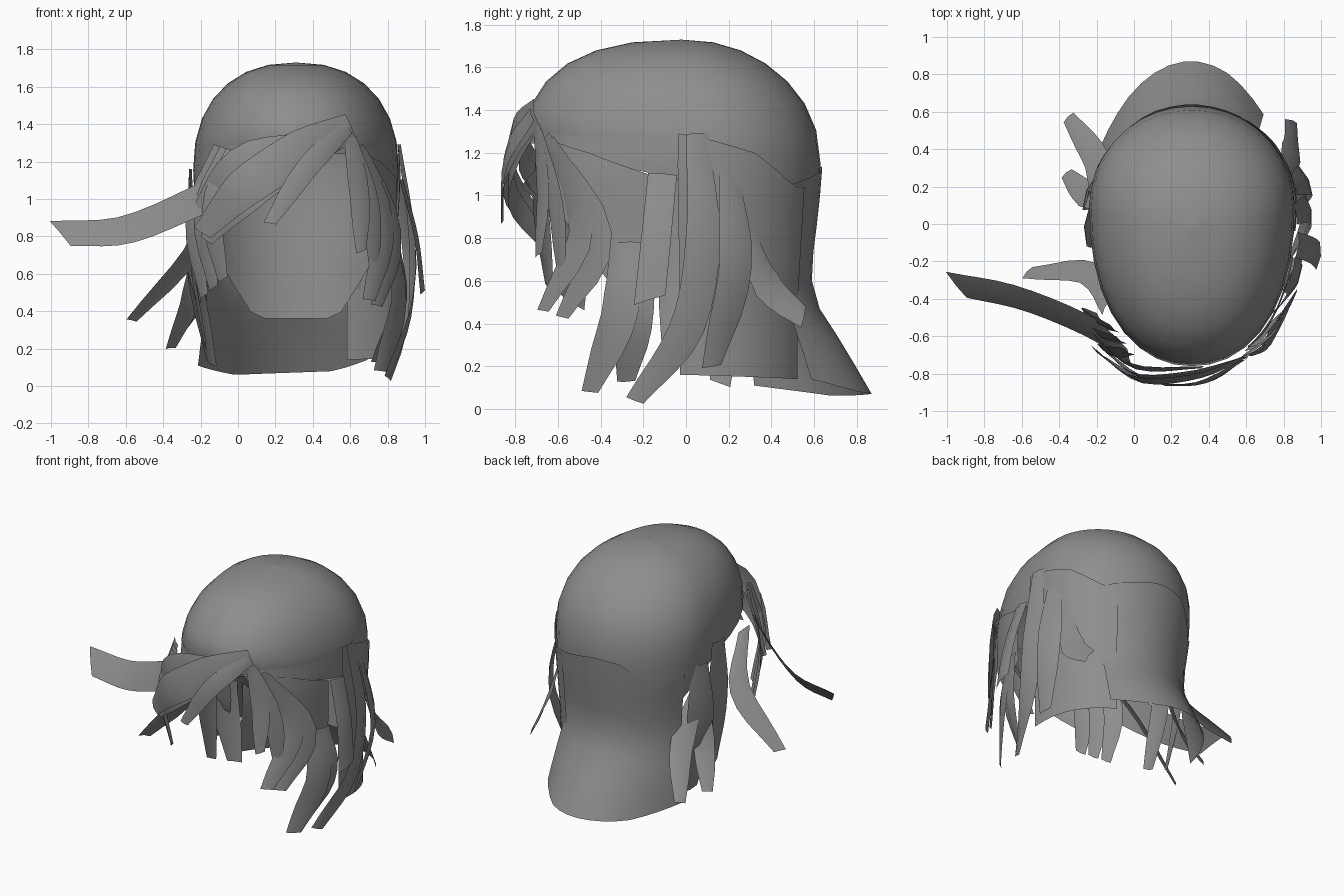
import bpy, math
from mathutils import Vector

if "Cube" in bpy.data.objects:
    bpy.data.objects.remove(bpy.data.objects["Cube"])

hair = bpy.data.materials.new("hair_grey")
hair.diffuse_color = (0.27, 0.27, 0.27, 1)
hair.use_nodes = True
hair.node_tree.nodes["Principled BSDF"].inputs["Base Color"].default_value = hair.diffuse_color
CX, CY = 0.31, 0.10


def make(name, rows):
    """Smooth quad sheet from equal-length rows of points."""
    n = len(rows[0])
    verts = [tuple(p) for r in rows for p in r]
    faces = [(i * n + j, i * n + j + 1, (i + 1) * n + j + 1, (i + 1) * n + j)
             for i in range(len(rows) - 1) for j in range(n - 1)]
    me = bpy.data.meshes.new(name)
    me.from_pydata(verts, [], faces)
    me.materials.append(hair)
    me.shade_smooth()
    bpy.context.collection.objects.link(bpy.data.objects.new(name, me))


def lerp(table, x):
    """Piecewise linear lookup in (x, value) pairs."""
    for (a, u), (b, v) in zip(table, table[1:]):
        if x <= b:
            return u + (v - u) * max(0, (x - a) / (b - a))
    return table[-1][1]


def head(deg, z, r):
    """Point on the egg-shaped head outline; 0 is right, 90 is back."""
    c, s = math.cos(math.radians(deg)), math.sin(math.radians(deg))
    if s < 0:   # slightly squarer towards the brow
        r /= (abs(c) ** 2.2 + abs(s) ** 2.2) ** (1 / 2.2)
    return Vector((CX + 0.55 * r * c, CY + (0.53 if s > 0 else 0.87) * r * s, z))


# Scalp shell: dome with a hem that drops from forehead to nape
hem = [(27, 0.36), (45, 0.57), (70, 0.85), (100, 1.08), (150, 1.24), (180, 1.25)]
wall = [(0.36, 0.87), (0.7, 0.92), (0.95, 0.98), (1.15, 1.0), (1.34, 0.975)]
angles = range(-90, 271, 10)
rows = []
for k in range(7):
    t = math.radians(90 - 90 * k / 7)
    up, r = math.sin(t) ** 0.87, max(0.001, math.cos(t)) ** 0.87 if k else 0.001
    rows.append([head(a, 1.15 + 0.58 * up, r) - Vector((0, 0.12 * up * up, 0)) for a in angles])
z0 = rows[-1][0].z
for k in range(1, 7):
    zs = [z0 + (lerp(hem, abs(a - 90)) - z0) * k / 6 for a in angles]
    rows.append([head(a, z, lerp(wall, z)) for a, z in zip(angles, zs)])
make("scalp_shell", rows)


def panel(name, a0, a1, top, bottom, radius, flare=None, n=10, m=8):
    """Sheet wrapped around the head between two angles."""
    rows = []
    for k in range(m + 1):
        row = []
        for j in range(n + 1):
            a, u = a0 + (a1 - a0) * j / n, j / n
            zt, zb = lerp(top, u), lerp(bottom, u)
            z = zt + (zb - zt) * k / m
            p = head(a, z, lerp(radius, z))
            if flare:
                f = lerp(flare, z)
                p.y += f * max(0, math.sin(math.radians(a))) ** 2
                p.x = CX + (p.x - CX) * (1 + 0.45 * f)
            row.append(p)
        rows.append(row)
    make(name, rows)


# Wide panels: nape with flared tail, right curtain, right temple
panel("back_panel", 47, 158, [(0, 1.05), (0.4, 1.14), (0.6, 1.12), (0.78, 0.92), (1, 1.02)],
      [(0, 0.14), (0.2, 0.08), (0.7, 0.06), (1, 0.11)],
      [(0.5, 0.92), (0.7, 0.93), (0.95, 0.99), (1.15, 1.02)],
      [(0.06, 0.29), (0.3, 0.15), (0.5, 0.02), (0.6, 0)], n=14)
panel("right_curtain", -9, 58, [(0, 1.29), (0.5, 1.2), (0.87, 1.04), (1, 1.04)], [(0, 0.16), (1, 0.14)],
      [(0.5, 0.94), (0.8, 0.98), (1.1, 1.02), (1.3, 1.0)])
panel("right_temple", -58, -18, [(0, 1.27), (0.5, 1.2), (1, 1.1)],
      [(0, 1.1), (0.35, 0.82), (0.7, 0.58), (1, 0.72)], [(0.5, 1.0), (1.1, 1.02), (1.3, 0.99)])

TAPER = [(0, 0.6), (0.35, 1), (0.7, 0.95), (1, 0.5)]


def strand(name, pts, width, taper=TAPER, wdir=None, bulge=0.1):
    """Curved ribbon; its flat side faces away from the head axis."""
    P = [Vector(p) for p in pts]
    E = [2 * P[0] - P[1]] + P + [2 * P[-1] - P[-2]]
    path = []
    for i in range(1, len(E) - 2):
        a, b, c, d = E[i - 1:i + 3]
        for s in range(4):
            t = s / 4
            path.append(0.5 * (2 * b + (c - a) * t + (2 * a - 5 * b + 4 * c - d) * t * t
                               + (3 * b - a - 3 * c + d) * t ** 3))
    path.append(P[-1])
    rows, last = [], len(path) - 1
    for i, p in enumerate(path):
        tan = (path[min(i + 1, last)] - path[max(i - 1, 0)]).normalized()
        out = Vector((p.x - CX, p.y + 0.05, 0)).normalized()
        side = Vector(wdir).normalized() if wdir else tan.cross(out).normalized()
        nrm = side.cross(tan).normalized()
        if nrm.dot(out) < 0:
            nrm = -nrm
        w = width * lerp(taper, i / last)
        skew = tan * w * 0.2 * i / last
        rows.append([p - side * w / 2 - skew, p + nrm * w * bulge, p + side * w / 2 + skew])
    make(name, rows)


def fan(name, count, first, final, width, wdir=None):
    """Evenly blended strands between a first and a final one."""
    for i in range(count):
        t = i / (count - 1)
        strand(f"{name}_{i + 1}", [Vector(a).lerp(Vector(b), t) for a, b in zip(first, final)],
               width, wdir=wdir)


# Fringe swept from the right brow to the left temple
strand("fringe_main", [(0.6, -0.70, 1.39), (0.36, -0.80, 1.27), (0.05, -0.83, 1.07), (-0.19, -0.68, 0.82)], 0.23)
strand("fringe_under", [(0.58, -0.71, 1.34), (0.31, -0.79, 1.2), (0.04, -0.81, 0.99), (-0.17, -0.66, 0.78)], 0.16)
strand("fringe_upper", [(0.36, -0.76, 1.3), (0.02, -0.76, 1.19), (-0.2, -0.6, 0.95)], 0.19)
strand("fringe_lock", [(0.59, -0.72, 1.38), (0.38, -0.84, 1.18), (0.17, -0.86, 0.87)], 0.12)

# Long flick out to the left
strand("left_flick", [(-0.02, -0.72, 1.1), (-0.22, -0.56, 0.99), (-0.6, -0.4, 0.835), (-0.95, -0.325, 0.815)],
       0.22, [(0, 0.7), (0.3, 1), (1, 0.85)], (-0.2, 0.65, 0.7), 0.04)

# Left locks: temple, kicks and side curtain
fan("left_temple_lock", 3, [(-0.03, -0.68, 1.26), (-0.14, -0.68, 0.95), (-0.08, -0.64, 0.57)],
    [(-0.1, -0.56, 1.28), (-0.24, -0.5, 0.9), (-0.18, -0.5, 0.48)], 0.13)
strand("left_kick", [(-0.15, -0.45, 1.05), (-0.25, -0.26, 0.71), (-0.57, -0.26, 0.35)], 0.15,
       wdir=(-0.42, -0.74, 0.43))
fan("left_rear_kick", 2, [(-0.19, 0.16, 0.8), (-0.2, 0.34, 0.5), (-0.35, 0.57, 0.23)],
    [(-0.2, 0.1, 0.75), (-0.25, 0.15, 0.46), (-0.36, 0.27, 0.2)], 0.16, (0.8, 0.4, 0.4))
fan("left_curtain", 2, [(-0.25, -0.01, 1.16), (-0.24, -0.02, 0.7), (-0.17, -0.06, 0.22)],
    [(-0.23, 0.17, 1.05), (-0.23, 0.17, 0.6), (-0.14, 0.16, 0.12)], 0.21)

# Right locks, from brow to rear
fan("right_brow_lock", 2, [(0.6, -0.7, 1.33), (0.65, -0.67, 1.02), (0.66, -0.69, 0.72)],
    [(0.61, -0.69, 1.3), (0.71, -0.61, 0.95), (0.73, -0.58, 0.62)], 0.12)
fan("right_curled_lock", 2, [(0.63, -0.66, 1.27), (0.78, -0.49, 0.85), (0.7, -0.67, 0.46)],
    [(0.65, -0.64, 1.25), (0.83, -0.41, 0.8), (0.74, -0.58, 0.43)], 0.16)
fan("right_sweep", 2, [(0.82, -0.3, 0.78), (0.86, -0.31, 0.45), (0.76, -0.45, 0.08)],
    [(0.84, -0.24, 0.78), (0.87, -0.24, 0.45), (0.74, -0.28, 0.13)], 0.19)
strand("right_outer_lock", [(0.87, -0.11, 1.1), (0.95, -0.14, 0.8), (0.985, -0.17, 0.51)], 0.17,
       [(0, 0.8), (1, 0.85)])
strand("right_long_lock", [(0.86, 0.05, 1.29), (0.93, 0.08, 0.8), (0.91, 0, 0.37), (0.8, -0.24, 0.04)], 0.17)
strand("right_rear_lock", [(0.85, 0.2, 1.1), (0.92, 0.23, 0.65), (0.86, 0.12, 0.2)], 0.17)
strand("right_kick", [(0.81, 0.29, 0.82), (0.84, 0.38, 0.58), (0.84, 0.55, 0.43)], 0.17,
       [(0, 0.5), (0.5, 1), (1, 0.65)])
